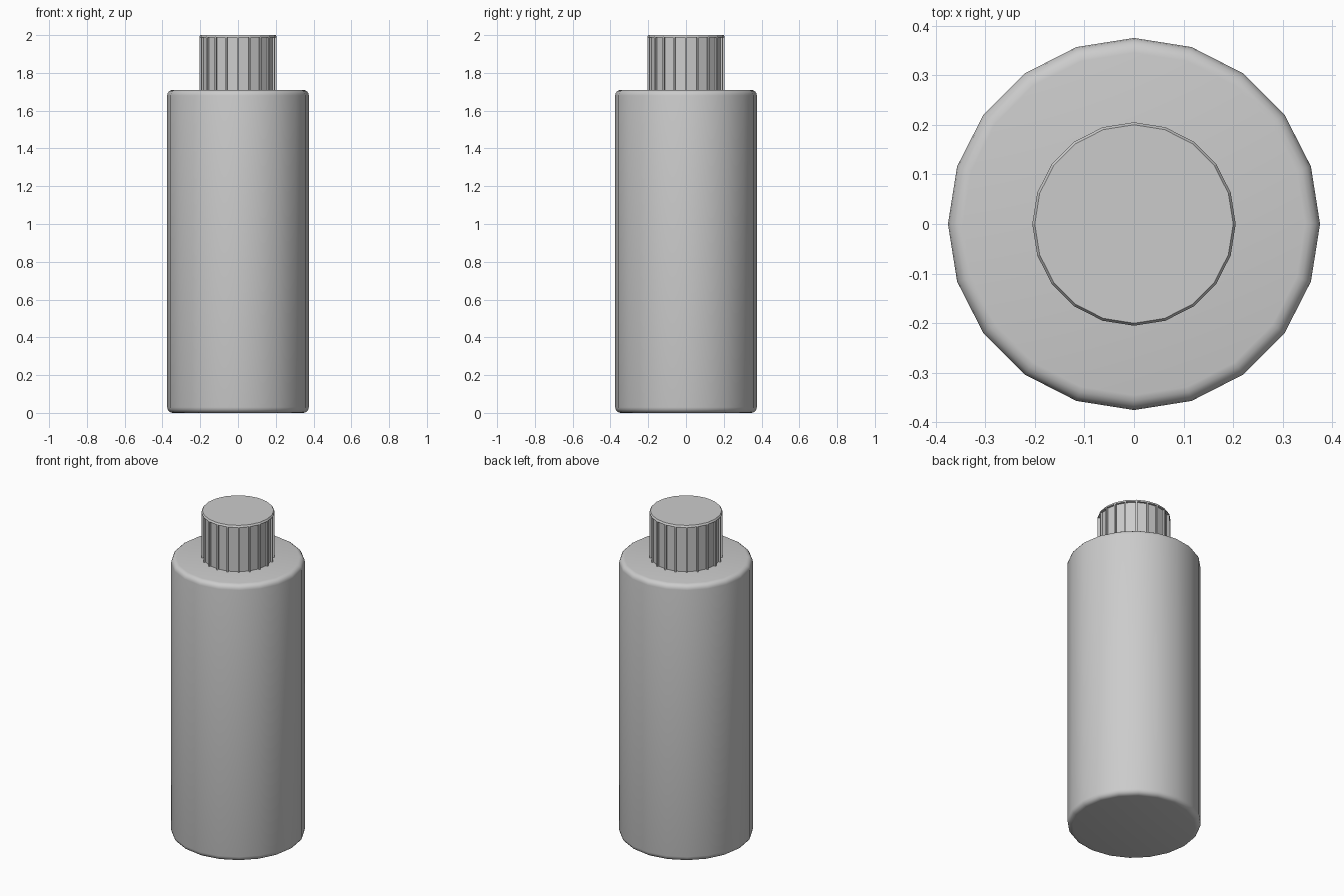
import bpy, bmesh, math
from mathutils import Vector

if "Cube" in bpy.data.objects:
    bpy.data.objects.remove(bpy.data.objects["Cube"])

SIDES = 20


def lathe(name, profile):
    """Closed solid of revolution from (radius, z) points."""
    bm = bmesh.new()
    rings = []
    for r, z in profile:
        rings.append([bm.verts.new((r * math.cos(math.tau * i / SIDES),
                                    r * math.sin(math.tau * i / SIDES), z))
                      for i in range(SIDES)])
    for a, b in zip(rings, rings[1:]):
        for i in range(SIDES):
            j = (i + 1) % SIDES
            bm.faces.new((a[i], a[j], b[j], b[i]))
    bm.faces.new(rings[0][::-1])
    bm.faces.new(rings[-1])
    return bm


def finish(bm, name, angle):
    mesh = bpy.data.meshes.new(name)
    bm.normal_update()
    bm.to_mesh(mesh)
    bm.free()
    obj = bpy.data.objects.new(name, mesh)
    bpy.context.collection.objects.link(obj)
    bpy.ops.object.select_all(action='DESELECT')
    obj.select_set(True)
    bpy.context.view_layer.objects.active = obj
    bpy.ops.object.shade_smooth_by_angle(angle=math.radians(angle))


# Bottle body with rounded rims
R, H, B = 0.375, 1.71, 0.03
arc = [math.radians(a) for a in (0, 22.5, 45, 67.5, 90)]
low = [(R - B + B * math.sin(a), B - B * math.cos(a)) for a in arc]
high = [(r, H - z) for r, z in reversed(low)]
finish(lathe("body", low + high), "body", 40)

# Screw cap with a recessed grip panel on each side
bm = lathe("cap", [(0.205, 1.70), (0.205, 1.992), (0.2, 2.0)])
bm.normal_update()
panels = [f for f in bm.faces if len(f.verts) == 4 and abs(f.normal.z) < 0.1]
bmesh.ops.inset_individual(bm, faces=panels, thickness=0.007, depth=0)
for f in panels:
    n = f.normal.copy()
    new = bmesh.ops.extrude_discrete_faces(bm, faces=[f])["faces"][0]
    bmesh.ops.translate(bm, verts=new.verts, vec=-n * 0.012)
finish(bm, "cap", 15)
